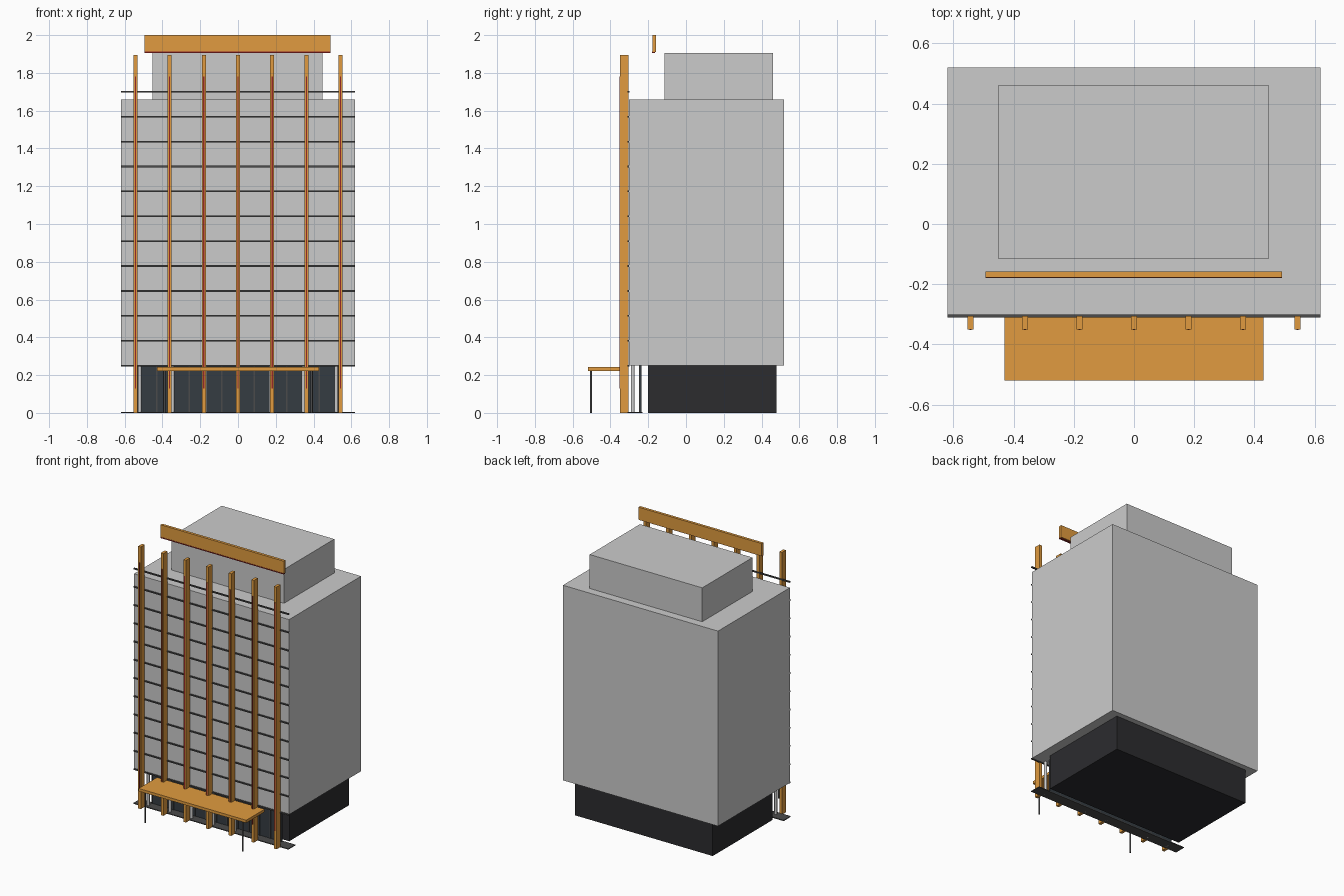
import bpy
import bmesh
from mathutils import Vector

default = bpy.data.objects.get("Cube")
if default:
    bpy.data.objects.remove(default, do_unlink=True)


def material(name, rgb):
    mat = bpy.data.materials.new(name)
    mat.use_nodes = True
    color = (*rgb, 1)
    mat.diffuse_color = color
    mat.node_tree.nodes["Principled BSDF"].inputs["Base Color"].default_value = color
    return mat


def box(name, x, y, z, mat=None):
    """Box spanning the given (low, high) pairs."""
    bm = bmesh.new()
    bmesh.ops.create_cube(bm, size=1)
    low, high = (Vector(c) for c in zip(x, y, z))
    for v in bm.verts:
        v.co = (low + high) / 2 + v.co * (high - low)
    return finish(name, bm, mat)


def post(name, x, y, radius, height, mat):
    bm = bmesh.new()
    bmesh.ops.create_cone(bm, cap_ends=True, segments=12, radius1=radius,
                          radius2=radius, depth=height)
    bmesh.ops.translate(bm, verts=bm.verts, vec=(x, y, height / 2))
    for f in bm.faces:
        f.smooth = len(f.verts) == 4
    return finish(name, bm, mat)


def finish(name, bm, mat):
    mesh = bpy.data.meshes.new(name)
    bm.to_mesh(mesh)
    bm.free()
    if mat:
        mesh.materials.append(mat)
    obj = bpy.data.objects.new(name, mesh)
    bpy.context.collection.objects.link(obj)
    return obj


def around(center, width):
    return (center - width / 2, center + width / 2)


orange = material("orange_cladding", (0.75, 0.33, 0.05))
red = material("red_strip", (0.3, 0.02, 0.02))
black = material("black_plinth", (0.025, 0.025, 0.028))
glass = material("dark_glass", (0.035, 0.045, 0.055))
steel = material("dark_steel", (0.07, 0.07, 0.07))

# Main volumes
box("ground_floor", (-0.55, 0.55), (-0.20, 0.48), (0, 0.25), black)
box("tower", (-0.62, 0.62), (-0.302, 0.52), (0.25, 1.66))
box("roof_block", (-0.452, 0.448), (-0.114, 0.46), (1.66, 1.905))

# Facade floor bands, the last one being the parapet rail
for i in range(12):
    z = 0.25 + i * 0.1318
    box(f"floor_band_{i}", (-0.62, 0.62), (-0.31, -0.30), around(z, 0.009), steel)

# Entrance level: kerb, glazing, mullions and columns
box("entrance_kerb", (-0.62, 0.62), (-0.31, -0.23), (0, 0.006), steel)
box("entrance_glazing", (-0.52, 0.52), (-0.244, -0.236), (0, 0.25), glass)
for i in range(13):
    x = -0.516 + i * 0.086
    box(f"mullion_{i}", around(x, 0.006), (-0.248, -0.236), (0, 0.25), steel)
for i in range(7):
    post(f"column_{i}", (i - 3) * 0.1735, -0.282, 0.01, 0.25, None)

# Vertical fins with inset red strips
for i in range(7):
    x = (i - 3) * 0.181
    box(f"fin_{i}", around(x, 0.021), (-0.35, -0.305), (0, 1.895), orange)
    box(f"fin_strip_{i}", around(x, 0.006), (-0.353, -0.349), (0.13, 1.78), red)

# Entrance canopy and its posts
box("canopy", (-0.43, 0.43), (-0.52, -0.31), (0.222, 0.242), orange)
for side, x in (("left", 0.39), ("right", -0.39)):
    post(f"canopy_post_{side}", x, -0.503, 0.006, 0.222, steel)

# Rooftop sign board with red lower edge
box("roof_board", (-0.494, 0.491), (-0.178, -0.158), (1.91, 2.0), orange)
box("roof_board_strip", (-0.494, 0.491), (-0.180, -0.165), (1.905, 1.912), red)
